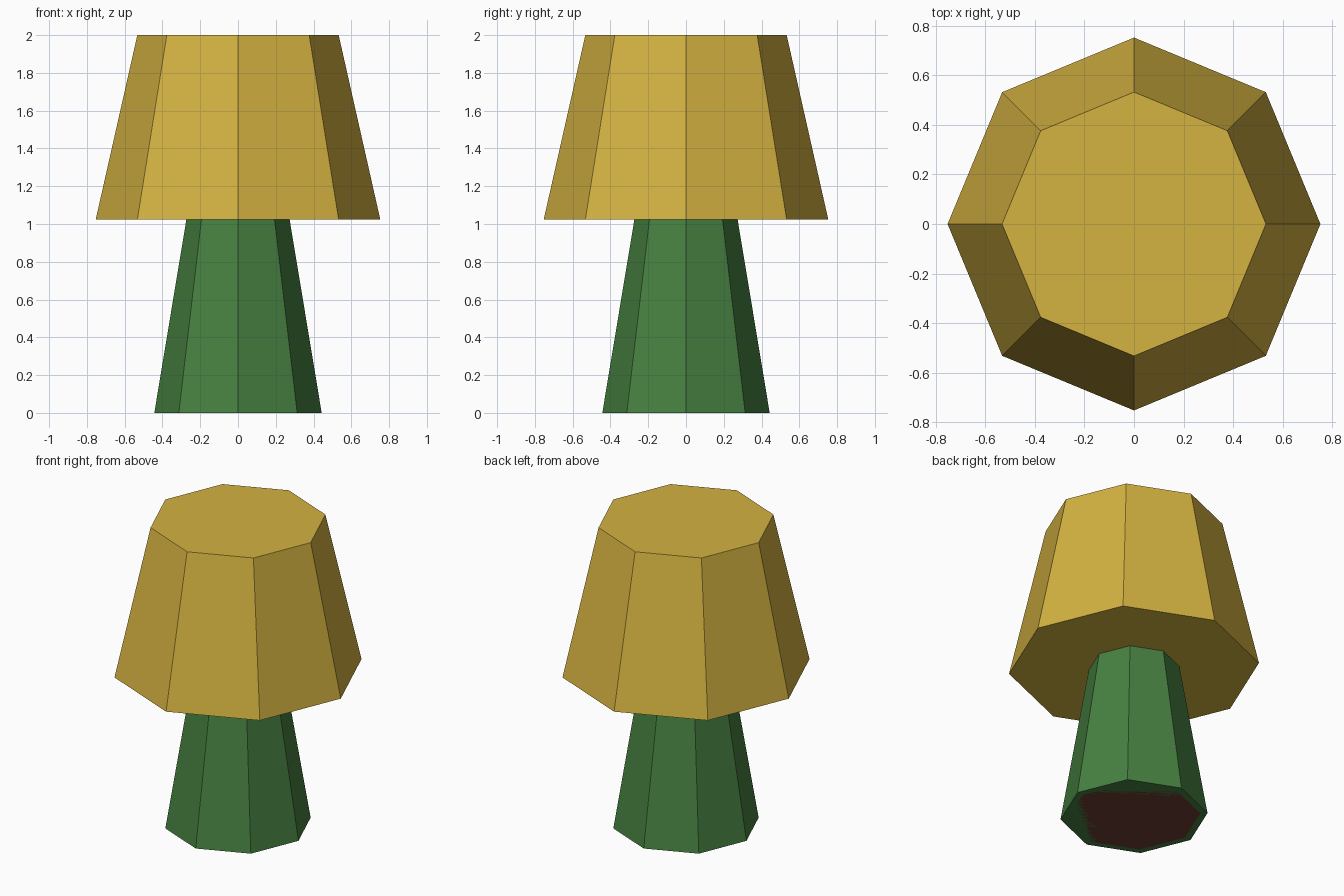
import bpy, bmesh, math

if "Cube" in bpy.data.objects:
    bpy.data.objects.remove(bpy.data.objects["Cube"])


def srgb(r, g, b):
    def lin(c):
        c /= 255
        return c / 12.92 if c <= 0.04045 else ((c + 0.055) / 1.055) ** 2.4
    return (lin(r), lin(g), lin(b), 1.0)


def material(name, rgb):
    m = bpy.data.materials.new(name)
    m.diffuse_color = srgb(*rgb)
    m.use_nodes = True
    m.node_tree.nodes["Principled BSDF"].inputs["Base Color"].default_value = m.diffuse_color
    return m


def octagon_frustum(name, z0, z1, r0, r1, mat):
    """Closed eight-sided tapered block with corners on the x and y axes."""
    bm = bmesh.new()
    rings = [[bm.verts.new((r * math.cos(i * math.pi / 4),
                            r * math.sin(i * math.pi / 4), z)) for i in range(8)]
             for z, r in ((z0, r0), (z1, r1))]
    low, high = rings
    bm.faces.new(low[::-1])
    bm.faces.new(high)
    for i in range(8):
        j = (i + 1) % 8
        bm.faces.new((low[i], low[j], high[j], high[i]))
    mesh = bpy.data.meshes.new(name)
    bm.to_mesh(mesh)
    bm.free()
    mesh.materials.append(mat)
    obj = bpy.data.objects.new(name, mesh)
    bpy.context.collection.objects.link(obj)
    return obj


green = material("green", (71, 128, 65))
gold = material("gold", (212, 178, 65))
brown = material("dark_red_brown", (110, 62, 52))

# Tapered stem, running slightly into the cap
octagon_frustum("stem", 0.0, 1.05, 0.443, 0.269, green)
# Wide cap
octagon_frustum("cap", 1.025, 2.0, 0.753, 0.533, gold)
# Brown core inside the stem, flush with its underside
octagon_frustum("inner_core", 0.0, 0.9, 0.40, 0.24, brown)
